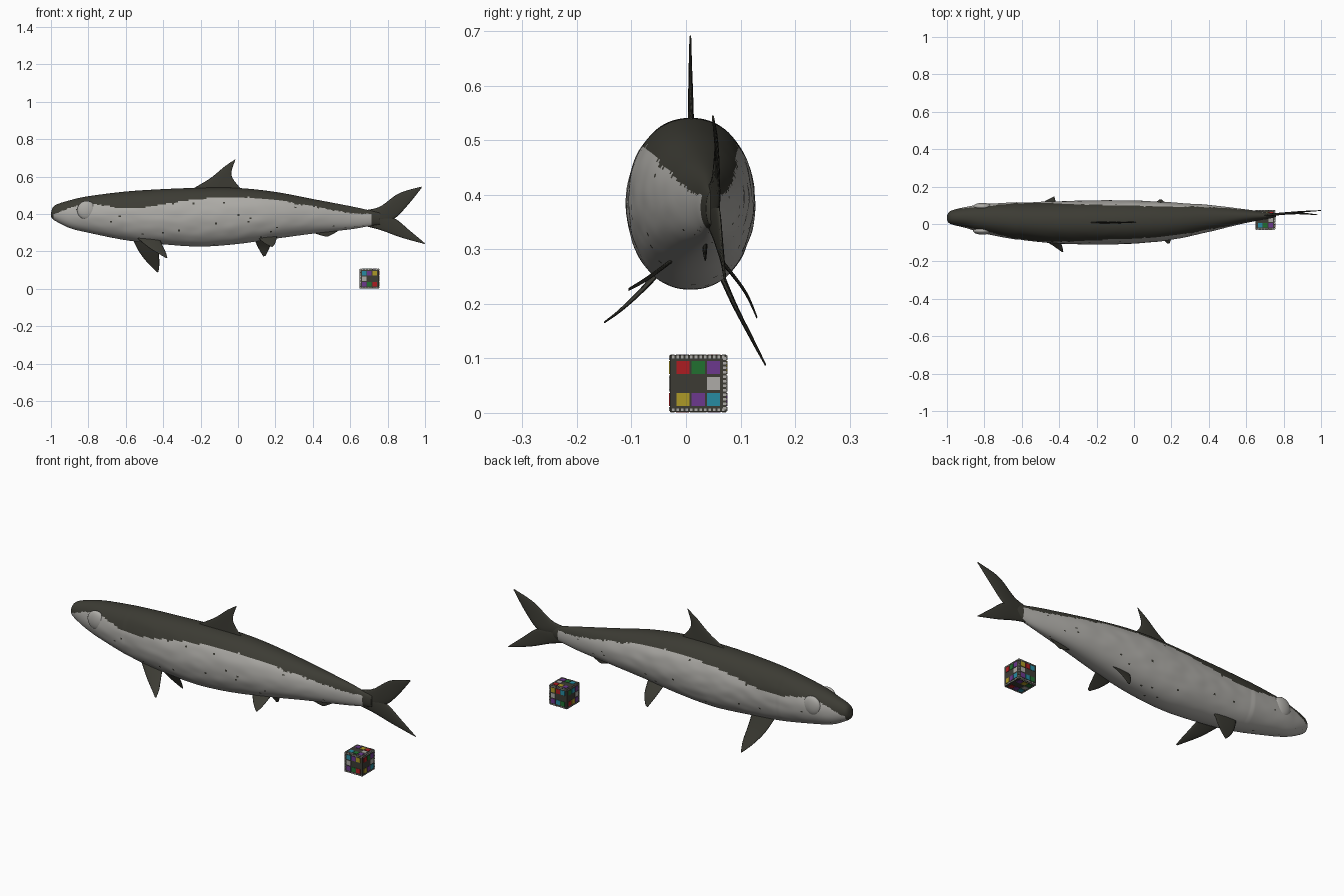
import bpy, bmesh, math, random
from mathutils import Vector, noise

if "Cube" in bpy.data.objects:
    bpy.data.objects.remove(bpy.data.objects["Cube"])

random.seed(4)


def mat(name, r, g, b):
    m = bpy.data.materials.new(name)
    m.diffuse_color = (r, g, b, 1)
    m.use_nodes = True
    m.node_tree.nodes["Principled BSDF"].inputs["Base Color"].default_value = m.diffuse_color
    return m


DARK = mat("dark grey", .045, .044, .034)
LIGHT = mat("pale silver", .42, .41, .385)
RED = mat("red", .42, .012, .015)
GREEN = mat("green", .015, .16, .03)
PURPLE = mat("purple", .15, .04, .27)
YELLOW = mat("yellow", .42, .32, .02)
CYAN = mat("cyan", .02, .26, .36)


def finish(name, bm, mats, smooth=True):
    bmesh.ops.recalc_face_normals(bm, faces=bm.faces)
    me = bpy.data.meshes.new(name)
    bm.to_mesh(me)
    bm.free()
    for m in mats:
        me.materials.append(m)
    ob = bpy.data.objects.new(name, me)
    bpy.context.collection.objects.link(ob)
    if smooth:
        for p in me.polygons:
            p.use_smooth = True
    return ob


def spline(rows, t):
    """Smooth curve through rows of numbers, t from 0 to 1."""
    n = len(rows) - 1
    i = min(int(t * n), n - 1)
    u = t * n - i
    p = [rows[min(max(i + k, 0), n)] for k in (-1, 0, 1, 2)]
    return [b + .5 * u * (c - a + u * (2 * a - 5 * b + 4 * c - d + u * (3 * (b - c) + d - a)))
            for a, b, c, d in zip(*p)]


def loft(bm, rings):
    """Skin closed rings of points and cap both ends."""
    vs = [[bm.verts.new(p) for p in r] for r in rings]
    n = len(vs[0])
    for a, b in zip(vs, vs[1:]):
        for j in range(n):
            k = (j + 1) % n
            bm.faces.new((a[j], a[k], b[k], b[j]))
    bm.faces.new(vs[0])
    bm.faces.new(vs[-1])


# Body stations: x, top, bottom, middle y, half width, height of colour line
BODY = [(-1.0, .405, .385, .033, .012, .39), (-.98, .445, .365, .035, .035, .40),
        (-.9, .473, .325, .035, .056, .43), (-.8, .495, .30, .028, .078, .455),
        (-.6, .52, .26, .015, .10, .43), (-.4, .533, .238, .008, .113, .45),
        (-.2, .54, .226, .008, .118, .482), (0, .539, .240, .010, .115, .487),
        (.2, .518, .268, .015, .10, .475), (.4, .48, .295, .03, .072, .44),
        (.6, .442, .318, .042, .036, .405), (.7, .42, .335, .044, .02, .40),
        (.76, .405, .345, .046, .009, .39)]
NX, NR = 220, 96
bm = bmesh.new()
rings, lines = [], []
for i in range(NX + 1):
    x, top, bot, yc, hw, line = spline(BODY, i / NX)
    lines.append(line + .007 * noise.noise((x * 14, 0, 3)) + .004 * noise.noise((x * 50, 0, 7)))
    # gill cover swells slightly, then steps in
    hw *= 1 + (.03 * (x + .8) / .18 if -.8 < x < -.62 else 0)
    ring = []
    for j in range(NR):
        a = 2 * math.pi * j / NR
        c, s = math.cos(a), math.sin(a)
        y = yc + hw * math.copysign(abs(c) ** .92, c)
        z = (top + bot) / 2 + (top - bot) / 2 * s
        k = .02 * noise.noise((x * 12, y * 25, z * 25)) * min(1, hw / .06)
        ring.append((x, y + (y - yc) * k, z))
    rings.append(ring)
loft(bm, rings)
for f in bm.faces:
    c = f.calc_center_median()
    # find the nearest station for the colour line
    i = min(range(0, NX + 1, 1), key=lambda q: abs(rings[q][0][0] - c.x)) if len(f.verts) == 4 else 0
    dark = c.z > lines[i] or c.x > .715 or c.x < -.985
    speck = random.random() < .004
    f.material_index = 0 if dark or speck else 1
finish("body", bm, [DARK, LIGHT])

# Eyes
for side in (-1, 1):
    bm = bmesh.new()
    bmesh.ops.create_uvsphere(bm, u_segments=32, v_segments=16, radius=1)
    for v in bm.verts:
        v.co = Vector((-.81 + .05 * v.co.x, .028 + side * .065 + .02 * v.co.y, .42 + .05 * v.co.z))
    finish("eye_left" if side < 0 else "eye_right", bm, [LIGHT])


def fin(name, lead, trail, thick=.012, n=16, m=8):
    """Lens-section fin between a leading and a trailing edge, root to tip."""
    bm = bmesh.new()
    rings = []
    up = Vector(lead[-1]) - Vector(lead[0])
    nrm = up.cross(Vector(trail[0]) - Vector(lead[0])).normalized()
    for i in range(n + 1):
        t = i / n
        a, b = Vector(spline(lead, t)), Vector(spline(trail, t))
        h = thick * (1 - .75 * t) / 2
        pts = []
        for j in range(2 * m):
            ang = math.pi * j / m
            pts.append(a.lerp(b, .5 - .5 * math.cos(ang)) + nrm * h * math.sin(ang))
        rings.append(pts)
    loft(bm, rings)
    return finish(name, bm, [DARK])


# Dorsal fin
fin("dorsal_fin",
    [(-.26, .008, .525), (-.15, .008, .59), (-.07, .008, .655), (-.015, .008, .692)],
    [(.02, .01, .53), (-.025, .009, .585), (-.035, .008, .625), (-.014, .008, .69)])

# Tail lobes
fin("tail_upper_lobe",
    [(.68, .044, .42), (.76, .05, .44), (.86, .055, .51), (.98, .049, .546)],
    [(.76, .05, .36), (.835, .06, .375), (.91, .058, .45), (.982, .05, .54)], .016)
fin("tail_lower_lobe",
    [(.68, .044, .335), (.76, .052, .315), (.87, .065, .275), (.996, .072, .24)],
    [(.75, .05, .395), (.835, .06, .378), (.92, .066, .31), (1.0, .072, .243)], .016)

# Pectoral fins, each in its own pose
fin("pectoral_fin_right",
    [(-.57, .055, .28), (-.53, .088, .20), (-.48, .12, .135), (-.43, .146, .087)],
    [(-.43, .06, .26), (-.425, .088, .20), (-.42, .12, .14), (-.425, .145, .09)])
fin("pectoral_fin_left",
    [(-.55, -.035, .28), (-.48, -.085, .222), (-.42, -.125, .185), (-.385, -.15, .165)],
    [(-.42, -.035, .27), (-.40, -.08, .225), (-.385, -.115, .192), (-.378, -.148, .168)])

# Pelvic fins
fin("pelvic_fin_right",
    [(.08, .06, .285), (.105, .105, .225), (.135, .13, .173)],
    [(.18, .06, .285), (.17, .108, .225), (.148, .13, .178)], .008)
fin("pelvic_fin_left",
    [(.10, -.025, .28), (.14, -.07, .244), (.18, -.105, .224)],
    [(.21, -.025, .28), (.20, -.075, .247), (.19, -.105, .229)], .008)

# Small anal fin
fin("anal_fin",
    [(.38, .03, .31), (.43, .033, .29), (.47, .035, .279)],
    [(.56, .038, .325), (.52, .037, .30), (.485, .036, .281)], .01)

# Colour reference cube
C, S = Vector((.7025, .0225, .054)), .104
bm = bmesh.new()
bmesh.ops.create_cube(bm, size=S)
for v in bm.verts:
    v.co += C
finish("reference_cube", bm, [DARK], False)

# Patches and edge ticks on every cube face (index into PAL)
PAL = [LIGHT, RED, GREEN, PURPLE, YELLOW, CYAN]
FACES = [((1, 0, 0), (0, 1, 0), (1, 2, 3, 4, 3, 5), 1),
         ((0, -1, 0), (1, 0, 0), (5, 3, 4, 3, 2, 1), -1),
         ((-1, 0, 0), (0, -1, 0), (2, 5, 3, 1, 4, 3), 1),
         ((0, 1, 0), (-1, 0, 0), (4, 1, 5, 3, 5, 2), -1),
         ((0, 0, 1), (1, 0, 0), (3, 4, 1, 5, 2, 3), 1),
         ((0, 0, -1), (1, 0, 0), (5, 3, 1, 2, 4, 3), -1)]
bm = bmesh.new()


def plate(n, u, a, b, wa, wb, col):
    w = n.cross(u)
    mid = C + n * S / 2 + (u * a + w * b) * S
    vs = bmesh.ops.create_cube(bm, size=1)["verts"]
    for v in vs:
        p = v.co.copy()
        v.co = mid + u * p.x * wa * S + w * p.y * wb * S + n * p.z * .003
    for f in {f for v in vs for f in v.link_faces}:
        f.material_index = col


for n, u, cols, side in FACES:
    n, u = Vector(n), Vector(u)
    for i, col in enumerate(cols):
        plate(n, u, (i % 3 - 1) * .27, .28 if i < 3 else -.28, .23, .23, col)
    plate(n, u, side * .27, 0, .23, .23, 0)
    for i in range(12):
        t = (i - 5.5) * .08
        plate(n, u, t, .465, .045, .05, 0)
        plate(n, u, t, -.465, .045, .05, 0)
        plate(n, u, side * .465, t, .05, .045, 0)
finish("cube_patches", bm, PAL, False)
